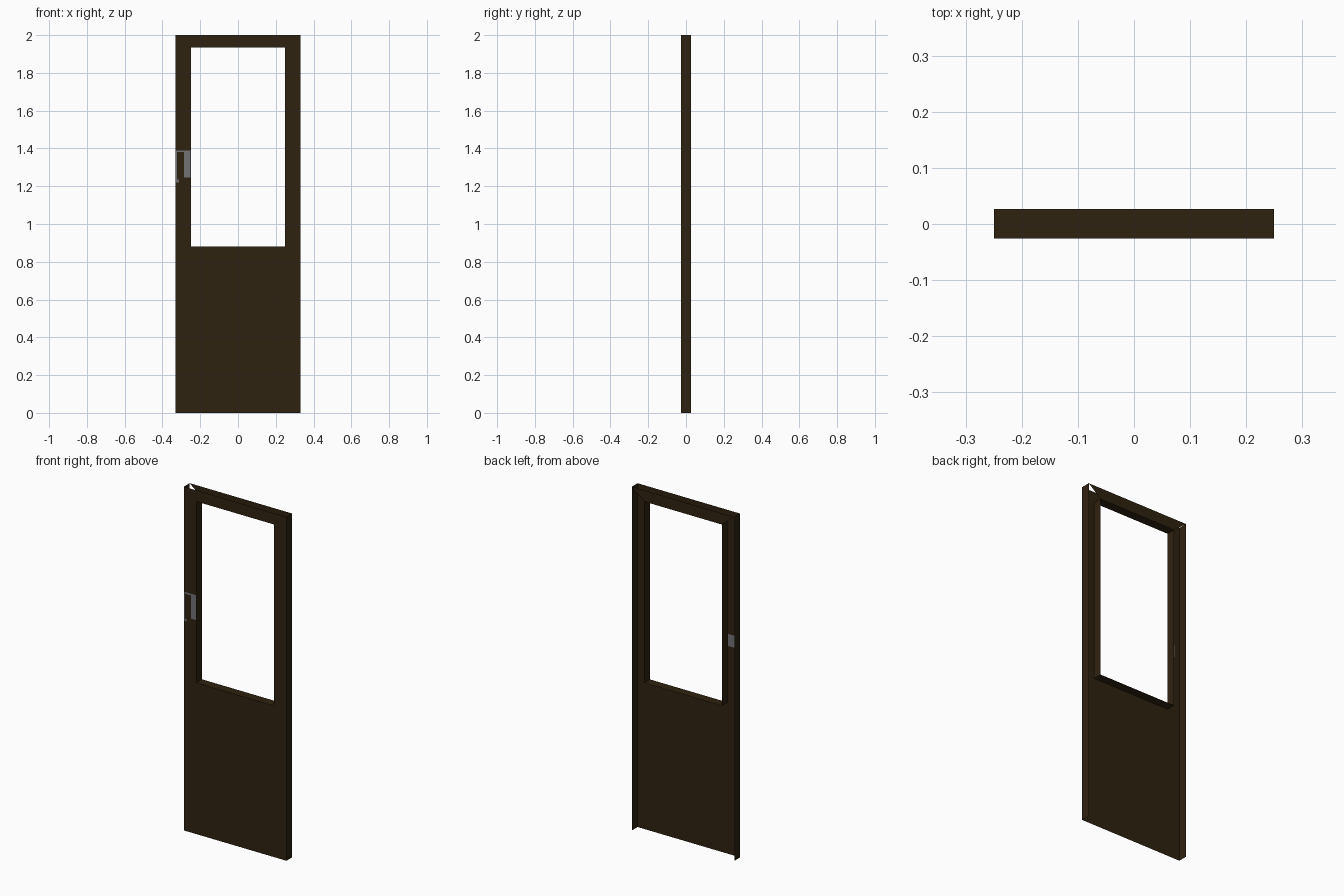
import bpy

cube = bpy.data.objects.get("Cube")
if cube:
    bpy.data.objects.remove(cube, do_unlink=True)


def make_material(name, color):
    mat = bpy.data.materials.new(name)
    mat.use_nodes = True
    mat.diffuse_color = color
    mat.node_tree.nodes["Principled BSDF"].inputs["Base Color"].default_value = color
    return mat


brown = make_material("dark_brown", (0.028, 0.016, 0.005, 1))
grey = make_material("lock_grey", (0.17, 0.17, 0.18, 1))

# Main dimensions: half widths, heights and the two sheet planes
W, H = 0.33, 2.0
WIN, SILL, HEAD = 0.25, 0.88, 1.935
FRONT, BACK = -0.026, 0.027


def sheet(name, quads, mat):
    """Thin folded sheet made from four-cornered faces."""
    verts = [v for q in quads for v in q]
    faces = [range(i, i + 4) for i in range(0, len(verts), 4)]
    mesh = bpy.data.meshes.new(name)
    mesh.from_pydata(verts, [], [tuple(f) for f in faces])
    mesh.materials.append(mat)
    obj = bpy.data.objects.new(name, mesh)
    bpy.context.collection.objects.link(obj)
    return obj


def upright(x0, x1, z0, z1, y):
    return [(x0, y, z0), (x1, y, z0), (x1, y, z1), (x0, y, z1)]


def fold(a, b):
    """Face running from front to back along the edge a-b (x, z)."""
    return [(a[0], FRONT, a[1]), (b[0], FRONT, b[1]),
            (b[0], BACK, b[1]), (a[0], BACK, a[1])]


# Front skin around the window opening
sheet("lower_panel", [upright(-W, W, 0, SILL, FRONT)], brown)
sheet("top_rail_front", [upright(-W, W, HEAD, H, FRONT)], brown)
for side, s in (("left", 1), ("right", -1)):
    x0, x1 = sorted((s * WIN, s * W))
    sheet(side + "_stile_front", [upright(x0, x1, SILL, HEAD, FRONT)], brown)
    # Side flange folded to the back
    edge = [(s * W, 0), (s * W, H)]
    sheet(side + "_side_flange", [fold(*edge[::s])], brown)

# Window reveal
corners = [(-WIN, SILL), (-WIN, HEAD), (WIN, HEAD), (WIN, SILL)]
sheet("window_reveal",
      [fold(corners[i], corners[(i + 1) % 4]) for i in range(4)], brown)

# Mitred back of the top rail
sheet("top_rail_back", [[(WIN, BACK, HEAD), (-WIN, BACK, HEAD),
                         (-W, BACK, H), (W, BACK, H)]], brown)

# Lock plates lying on the right stile
y = FRONT - 0.001
sheet("lock_plate_front", [
    upright(-0.328, -0.285, 1.38, 1.39, y),
    upright(-0.285, -0.252, 1.245, 1.39, y),
    upright(-0.328, -0.322, 1.235, 1.38, y),
    upright(-0.328, -0.312, 1.22, 1.235, y)], grey)
sheet("lock_plate_back",
      [upright(-0.252, -0.297, 1.21, 1.28, FRONT + 0.001)], grey)
